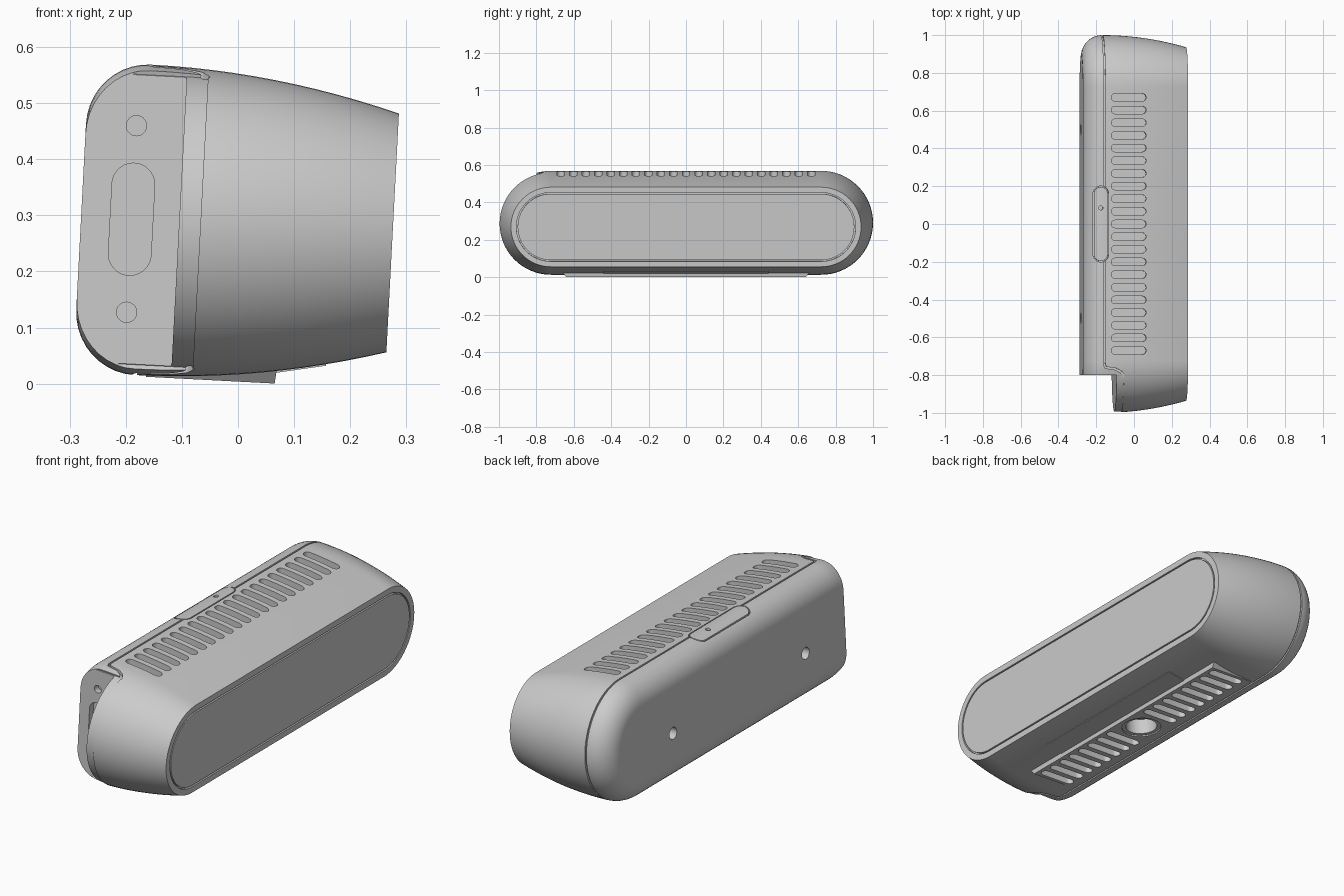
import bpy, bmesh
from math import sin, cos, radians, pi
from mathutils import Matrix

cube = bpy.data.objects.get("Cube")
if cube:
    bpy.data.objects.remove(cube, do_unlink=True)

STRAIGHT = 0.723          # half length of the straight part of the section
PLACE = Matrix.Translation((0, 0, 0.283)) @ Matrix.Rotation(radians(3), 4, 'Y')

grey = bpy.data.materials.new("shell grey")
grey.use_nodes = True
grey.diffuse_color = (0.6, 0.6, 0.6, 1)
grey.node_tree.nodes["Principled BSDF"].inputs["Base Color"].default_value = (0.6, 0.6, 0.6, 1)


# ---- outlines ----
def arc(cx, r, a0, a1, n=32):
    steps = [radians(a0 + (a1 - a0) * i / n) for i in range(n + 1)]
    return [(cx + r * cos(a), r * sin(a)) for a in steps]


def pill(half, r, n=32):
    return arc(half, r, -90, 90, n) + arc(-half, r, 90, 270, n)


def circle(r):
    return arc(0, r, 0, 350, 35)


def along_x(pts, x, y=0, z=0):
    return [(x, y + a, z + b) for a, b in pts]


def along_y(pts, y, x=0, z=0):
    return [(x + b, y, z + a) for a, b in pts]


def flat(pts, z, x=0, y=0):
    return [(x + a, y + b, z) for a, b in pts]


def rect(x0, x1, y0, y1):
    return [(x0, y0), (x1, y0), (x1, y1), (x0, y1)]


# ---- solids ----
def loft(bm, loops):
    rings = [[bm.verts.new(p) for p in loop] for loop in loops]
    for a, b in zip(rings, rings[1:]):
        for i in range(len(a)):
            j = (i + 1) % len(a)
            bm.faces.new((a[i], a[j], b[j], b[i]))
    bm.faces.new(rings[0])
    bm.faces.new(rings[-1])


def solid(name, *lofts):
    bm = bmesh.new()
    for loops in lofts:
        loft(bm, loops)
    bmesh.ops.recalc_face_normals(bm, faces=bm.faces)
    mesh = bpy.data.meshes.new(name)
    bm.to_mesh(mesh)
    bm.free()
    ob = bpy.data.objects.new(name, mesh)
    bpy.context.scene.collection.objects.link(ob)
    mesh.materials.append(grey)
    return ob


def combine(ob, *lofts, op='DIFFERENCE'):
    tool = solid("tool", *lofts)
    mod = ob.modifiers.new("cut", 'BOOLEAN')
    mod.operation, mod.solver, mod.object = op, 'EXACT', tool
    bpy.context.view_layer.update()
    deps = bpy.context.evaluated_depsgraph_get()
    mesh = bpy.data.meshes.new_from_object(ob.evaluated_get(deps))
    ob.modifiers.clear()
    ob.data = mesh
    bpy.data.objects.remove(tool, do_unlink=True)


def finish(ob):
    ob.data.transform(PLACE)
    ob.data.shade_smooth()
    ob.data.set_sharp_from_angle(angle=radians(28))


# ---- shell: rounded back, then a gentle taper to the front ----
sections = [(-0.17 - 0.11 * cos(t), 0.165 + 0.112 * sin(t))
            for t in [pi / 2 * i / 10 for i in range(11)]]
for i in range(1, 13):
    t = i / 12
    sections.append((-0.17 + 0.446 * t, 0.277 - 0.064 * t * t))
shell_loops = [along_x(pill(STRAIGHT, r), x) for x, r in sections]
body = solid("body_shell", shell_loops)
button = solid("top_button", shell_loops)

# foot platform and front pad underneath
combine(body, [flat(rect(-0.15, 0.08, -0.64, 0.64), -0.279),
               flat(rect(-0.15, 0.085, -0.68, 0.68), -0.23)], op='UNION')
pad = [(-0.262, 0.07), (-0.2425, 0.17), (-0.22, 0.17), (-0.22, 0.07)]
front_pad = solid("front_pad", [along_y(pad, -0.44), along_y(pad, 0.44)])

# cut-away connector bay at the -y end of the back
bay = rect(-0.5, -0.105, -1.5, -0.8)
combine(body, [flat(bay, -0.5), flat(bay, 0.5)])

# stepped lip around the end beside the bay
lip = arc(-STRAIGHT, 0.34, 106, 254) + arc(-STRAIGHT, 0.269, 254, 106)
combine(body, [along_x(lip, -0.2), along_x(lip, -0.067)])


# seam between back cap and shell
def seam_side(r):
    return [(-0.75, -r)] + arc(STRAIGHT, r, -90, 90) + [(-0.75, r)]


seam = seam_side(0.31) + seam_side(0.268)[::-1]
combine(body, [along_x(seam, -0.174), along_x(seam, -0.166)])

# seam jog that leads round the bay, above and below
path = [(-0.172, -0.74), (-0.164, -0.76), (-0.11, -0.768), (-0.08, -0.785), (-0.067, -0.81)]
jog = [(x + 0.004, y + 0.004) for x, y in path]
jog += [(x - 0.004, y - 0.004) for x, y in path[::-1]]
combine(body, *[[flat(jog, s * 0.256), flat(jog, s * 0.32)] for s in (1, -1)])

# ports in the bay wall
ports = [(circle(0.018), 0.167), (circle(0.018), -0.166), (pill(0.062, 0.038), 0)]
combine(body, *[[along_y(p, -0.9, -0.19, z), along_y(p, -0.77, -0.19, z)] for p, z in ports])

# vent slots on top and underneath
slot = pill(0.0725, 0.02, 10)
pitch = 0.067
combine(body, *[[flat(slot, 0.235, -0.042, i * pitch), flat(slot, 0.35, -0.042, i * pitch)]
                for i in range(-10, 11)])
combine(body, *[[flat(slot, -0.35, -0.03, i * pitch), flat(slot, -0.25, -0.03, i * pitch)]
                for i in range(-9, 10) if abs(i) > 1])

# mounting hole with a stepped rim
for r, depth in ((0.09, 0.273), (0.072, 0.2)):
    combine(body, [flat(circle(r), -0.35, -0.03), flat(circle(r), -depth, -0.03)])

# screw holes in the back
screw = circle(0.028)
combine(body, *[[along_x(screw, -0.4, y, -0.04), along_x(screw, -0.23, y, -0.04)]
                for y in (-0.5, 0.5)])


# button pocket and the button that fills it
def button_outline(r):
    return [(b, a) for a, b in pill(0.16, r)]


def button_block(r, z):
    return [flat(button_outline(r), z, -0.19), flat(button_outline(r), 0.4, -0.19)]


combine(body, button_block(0.041, 0.242))
combine(button, button_block(0.036, 0.235), op='INTERSECT')
combine(button, [flat(circle(0.011), 0.25, -0.19, 0.085), flat(circle(0.011), 0.4, -0.19, 0.085)])

# front panel set in a narrow groove
combine(body, [along_x(pill(STRAIGHT, 0.184), x) for x in (0.262, 0.4)])
panel = solid("front_panel", [along_x(pill(STRAIGHT, 0.177), x) for x in (0.25, 0.276)])

for part in (body, button, front_pad, panel):
    finish(part)
